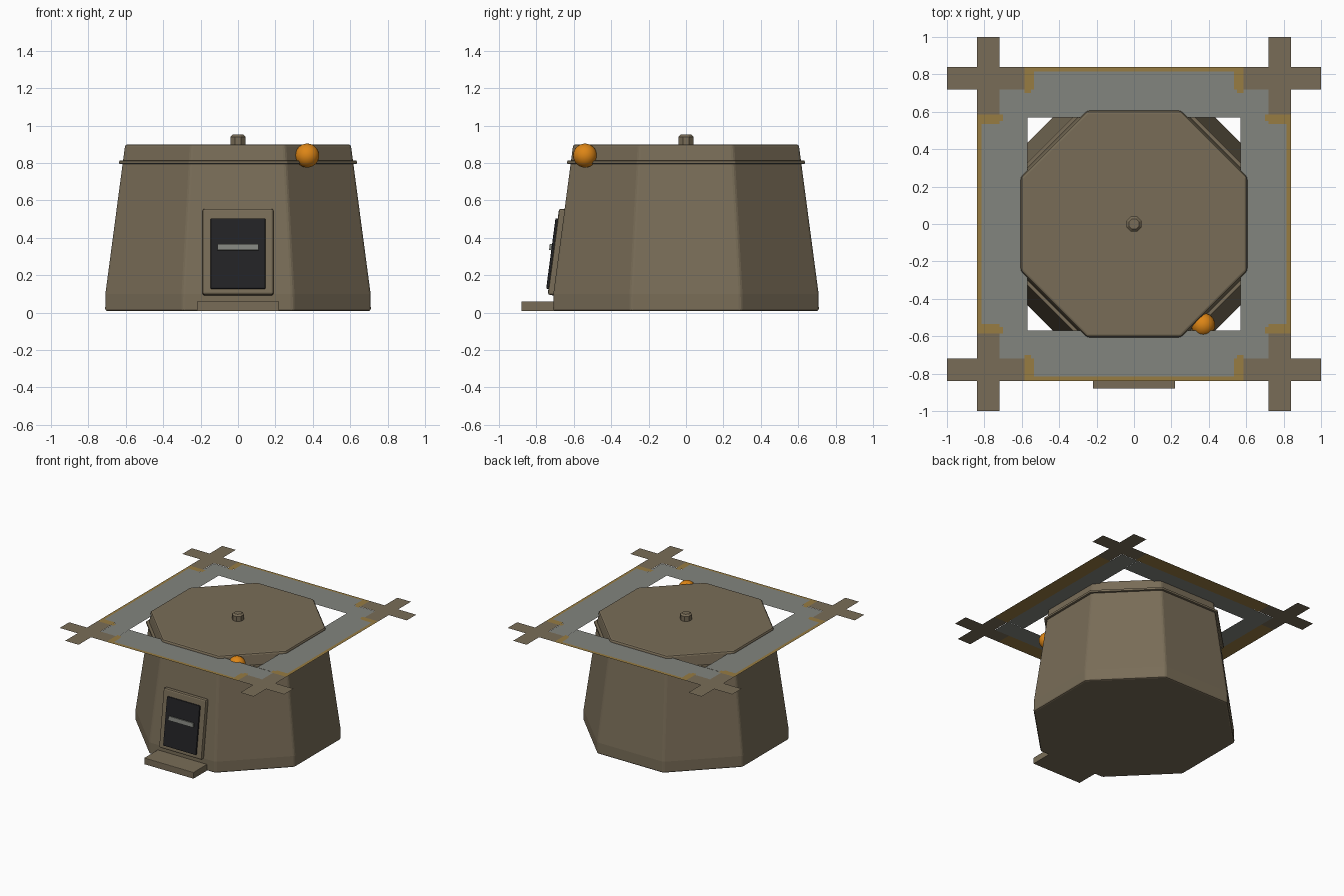
import bpy, bmesh, math
from mathutils import Matrix, Vector

if "Cube" in bpy.data.objects:
    bpy.data.objects.remove(bpy.data.objects["Cube"])


def mat(name, rgb):
    m = bpy.data.materials.new(name)
    m.diffuse_color = (*rgb, 1)
    m.use_nodes = True
    m.node_tree.nodes["Principled BSDF"].inputs["Base Color"].default_value = m.diffuse_color
    return m


BROWN = mat("khaki_brown", (0.19, 0.152, 0.096))
GREY = mat("pale_grey", (0.225, 0.232, 0.21))
MUSTARD = mat("mustard", (0.31, 0.2, 0.055))
ORANGE = mat("orange", (0.72, 0.235, 0.008))
BLACK = mat("charcoal", (0.016, 0.016, 0.018))


def finish(name, bm, material, bevel=0.0, smooth=False):
    bmesh.ops.recalc_face_normals(bm, faces=bm.faces)
    me = bpy.data.meshes.new(name)
    bm.to_mesh(me)
    bm.free()
    me.materials.append(material)
    ob = bpy.data.objects.new(name, me)
    bpy.context.collection.objects.link(ob)
    if bevel:
        mod = ob.modifiers.new("bevel", "BEVEL")
        mod.width, mod.segments = bevel, 2
        mod.limit_method, mod.angle_limit = "ANGLE", math.radians(25)
    if smooth:
        for p in me.polygons:
            p.use_smooth = True
    return ob


def octagon_stack(name, profile, material, bevel=0.0):
    """Loft an octagon through (half width, height) rings and cap the ends."""
    bm = bmesh.new()
    rings = []
    for half, z in profile:
        r = half / math.cos(math.pi / 8)
        rings.append([bm.verts.new((r * math.cos((i + 0.5) * math.pi / 4),
                                    r * math.sin((i + 0.5) * math.pi / 4), z))
                      for i in range(8)])
    for a, b in zip(rings, rings[1:]):
        for i in range(8):
            j = (i + 1) % 8
            bm.faces.new((a[i], a[j], b[j], b[i]))
    bm.faces.new(rings[0][::-1])
    bm.faces.new(rings[-1])
    return finish(name, bm, material, bevel)


def box(name, lo, hi, material, bevel=0.0, matrix=None):
    bm = bmesh.new()
    lo, hi = Vector(lo), Vector(hi)
    bmesh.ops.create_cube(bm, size=1)
    for v in bm.verts:
        v.co = Vector([(lo[i] + hi[i]) / 2 + v.co[i] * (hi[i] - lo[i]) for i in range(3)])
    ob = finish(name, bm, material, bevel)
    if matrix:
        ob.matrix_world = matrix
    return ob


def sheets(name, rects, material, z):
    """Flat rectangles (x0, x1, y0, y1) repeated on all four sides."""
    bm = bmesh.new()
    for k in range(4):
        rot = Matrix.Rotation(k * math.pi / 2, 3, "Z")
        h = z + 0.0008 * (k % 2)
        for x0, x1, y0, y1 in rects:
            bm.faces.new([bm.verts.new(rot @ Vector((x, y, h)))
                          for x, y in ((x0, y0), (x1, y0), (x1, y1), (x0, y1))])
    ob = finish(name, bm, material)
    for p in ob.data.polygons:
        if p.normal.z < 0:
            p.flip()
    return ob


# Tapered eight-sided body, its rim band and the knob on the roof
octagon_stack("body", [(0.71, 0.008), (0.709, 0.1), (0.603, 0.9)], BROWN, 0.012)
octagon_stack("rim_band", [(0.635, 0.795), (0.635, 0.813)], BROWN, 0.004)
octagon_stack("roof_knob", [(0.04, 0.89), (0.04, 0.94), (0.028, 0.952)], BROWN)

# Doorway parts lean with the front wall
lean = Matrix.Translation((0, -0.709, 0.1)) @ Matrix.Rotation(-math.atan2(0.106, 0.8), 4, "X")
box("door_frame", (-0.19, -0.03, -0.008), (0.19, 0.02, 0.457), BROWN, 0.012, lean)
box("door_panel", (-0.147, -0.042, 0.022), (0.147, 0.0, 0.403), BLACK, 0.006, lean)
box("door_handle", (-0.11, -0.054, 0.23), (0.11, -0.035, 0.263), GREY, 0.0, lean)
box("door_step", (-0.22, -0.88, 0.008), (0.22, -0.68, 0.06), BROWN, 0.004)

# Lamp ball at the rim
bm = bmesh.new()
bmesh.ops.create_uvsphere(bm, u_segments=24, v_segments=14, radius=0.064,
                          matrix=Matrix.Translation((0.37, -0.54, 0.84)))
finish("lamp_ball", bm, ORANGE, smooth=True)

# Paper-thin square frame around the roof: walkway, planks, panels, crossed beam ends
Z = 0.88
sheets("walkway", [(-0.57, 0.72, -0.72, -0.57)], GREY, Z)
sheets("edge_planks", [(-0.585, 0.585, -0.84, -0.72),
                       (-0.585, -0.55, -0.72, -0.70),
                       (0.55, 0.585, -0.72, -0.70)], MUSTARD, Z + 0.002)
sheets("edge_panels", [(-0.535, 0.535, -0.815, -0.68)], GREY, Z + 0.004)
sheets("beam_ends", [(-1.0, -0.585, -0.84, -0.72), (0.585, 1.0, -0.84, -0.72)], BROWN, Z + 0.002)
